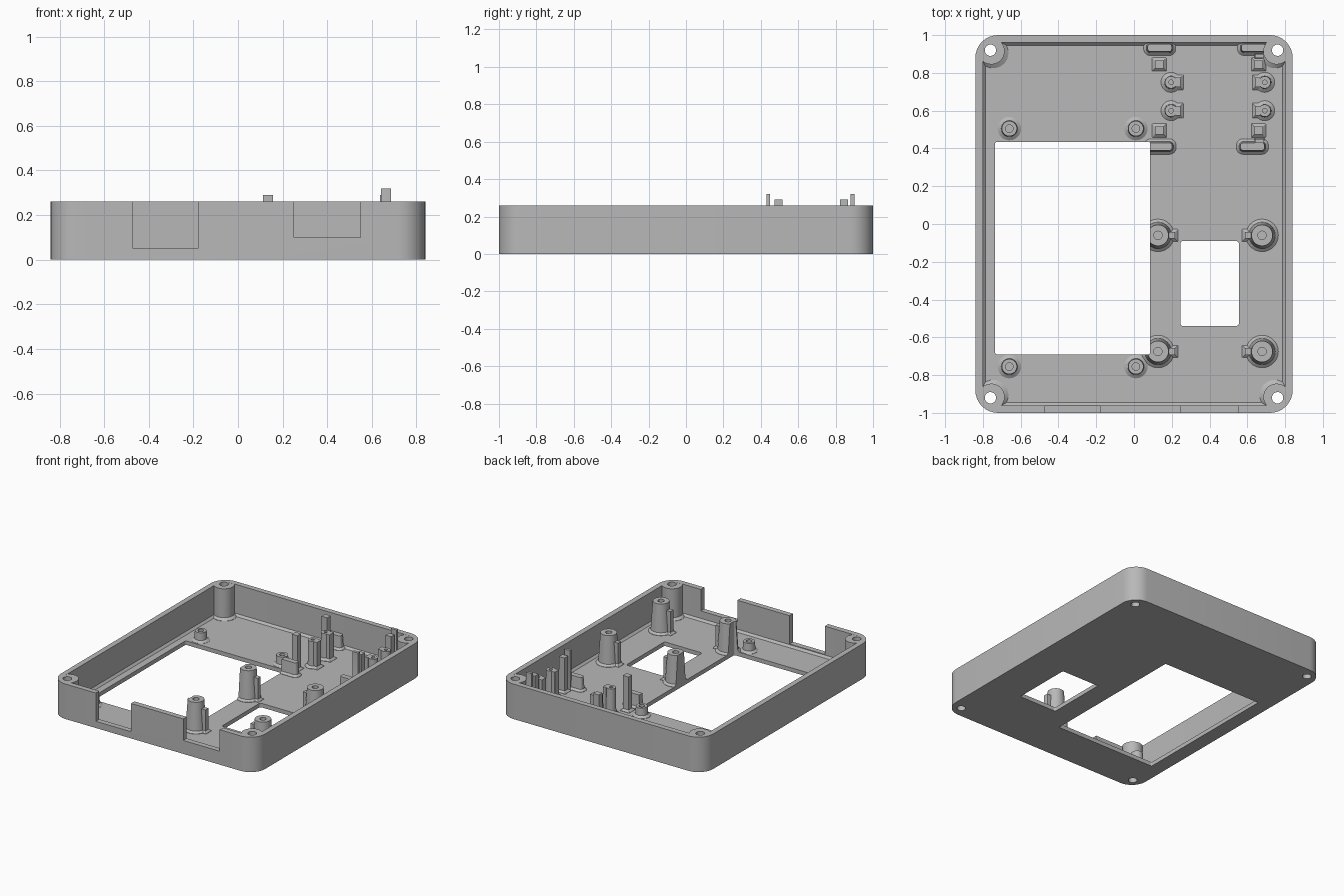
import bpy, bmesh, math

cube = bpy.data.objects.get("Cube")
if cube:
    bpy.data.objects.remove(cube, do_unlink=True)

grey = bpy.data.materials.new("plain grey")
grey.use_nodes = True
colour = (0.48, 0.48, 0.48, 1)
grey.diffuse_color = colour
grey.node_tree.nodes["Principled BSDF"].inputs["Base Color"].default_value = colour

FLOOR, RIM, FILLET = 0.03, 0.26, 0.015


def ring(cx, cy, w, d, r, z, seg=8):
    """Rounded rectangle outline; a circle when r is half of both sides."""
    pts = []
    for k, (sx, sy) in enumerate(((1, 1), (-1, 1), (-1, -1), (1, -1))):
        for i in range(seg + 1):
            a = math.pi / 2 * (k + i / seg)
            pts.append((cx + sx * (w / 2 - r) + r * math.cos(a),
                        cy + sy * (d / 2 - r) + r * math.sin(a), z))
    return pts


def circle(cx, cy, r, z):
    return ring(cx, cy, 2 * r, 2 * r, r, z)


def loft(name, rings):
    """Skin a stack of outlines and cap both ends."""
    bm = bmesh.new()
    loops = [[bm.verts.new(p) for p in pts] for pts in rings]
    n = len(loops[0])
    for a, b in zip(loops, loops[1:]):
        for i in range(n):
            j = (i + 1) % n
            bm.faces.new((a[i], a[j], b[j], b[i]))
    bm.faces.new(loops[0][::-1])
    bm.faces.new(loops[-1])
    bmesh.ops.remove_doubles(bm, verts=bm.verts, dist=0.0001)
    bmesh.ops.recalc_face_normals(bm, faces=bm.faces)
    mesh = bpy.data.meshes.new(name)
    bm.to_mesh(mesh)
    bm.free()
    mesh.materials.append(grey)
    obj = bpy.data.objects.new(name, mesh)
    bpy.context.collection.objects.link(obj)
    return obj


def cut(obj, cutter):
    bpy.context.view_layer.objects.active = obj
    mod = obj.modifiers.new("cut", "BOOLEAN")
    mod.operation, mod.solver, mod.object = "DIFFERENCE", "EXACT", cutter
    bpy.ops.object.modifier_apply(modifier=mod.name)


def box_cutter(x0, x1, y0, y1, z0, z1, r=0.001):
    args = ((x0 + x1) / 2, (y0 + y1) / 2, x1 - x0, y1 - y0, r)
    obj = loft("cutter", [ring(*args, z0), ring(*args, z1)])
    obj.hide_render = True
    cutters.append(obj)
    return obj


def block(name, cx, cy, w, d, top, r=0.001, flare=FILLET, draft=0.0):
    """Upright block with a small flared foot."""
    f, t = 2 * flare, 2 * draft
    parts.append(loft(name, [
        ring(cx, cy, w + f, d + f, r + flare * (r > 0.01), FLOOR - 0.01),
        ring(cx, cy, w + f, d + f, r + flare * (r > 0.01), FLOOR + 0.002),
        ring(cx, cy, w, d, r, FLOOR + FILLET),
        ring(cx, cy, w - t, d - t, max(r - draft, 0.001), top)]))
    return parts[-1]


def boss(name, cx, cy, foot, r_low, r_top, hole, top):
    """Round screw boss with a flared foot and a blind hole."""
    parts.append(loft(name, [
        circle(cx, cy, foot, FLOOR - 0.01), circle(cx, cy, foot, FLOOR + 0.002),
        circle(cx, cy, r_low, FLOOR + FILLET), circle(cx, cy, r_top, top),
        circle(cx, cy, hole, top), circle(cx, cy, hole, FLOOR + 0.01)]))
    return parts[-1]


parts, cutters = [], []

# Open tray with a filleted inner floor
W, D, T = 1.68, 2.0, 0.04
case = loft("case", [
    ring(0, 0, W, D, 0.12, 0), ring(0, 0, W, D, 0.12, RIM),
    ring(0, 0, W - 2 * T, D - 2 * T, 0.08, RIM),
    ring(0, 0, W - 2 * T, D - 2 * T, 0.08, FLOOR + FILLET),
    ring(0, 0, W - 0.11, D - 0.11, 0.065, FLOOR)])
parts.append(case)

# Floor windows and front wall notches
window = box_cutter(-0.735, 0.085, -0.69, 0.435, -0.1, 0.5, 0.01)
cut(case, window)
cut(case, box_cutter(0.245, 0.555, -0.54, -0.09, -0.1, 0.5, 0.015))
cut(case, box_cutter(-0.47, -0.18, -1.1, -0.92, 0.05, 0.5))
cut(case, box_cutter(0.25, 0.55, -1.1, -0.92, 0.10, 0.5))

# Corner screw columns with through holes
for sx in (-1, 1):
    for sy in (-1, 1):
        column = loft("corner_column", [
            circle(sx * 0.745, sy * 0.905, 0.08, FLOOR - 0.01),
            circle(sx * 0.745, sy * 0.905, 0.08, FLOOR + 0.002),
            circle(sx * 0.755, sy * 0.915, 0.07, FLOOR + FILLET),
            circle(sx * 0.755, sy * 0.915, 0.07, RIM - 0.0005)])
        parts.append(column)
        hole = box_cutter(sx * 0.76 - 0.03, sx * 0.76 + 0.03,
                          sy * 0.92 - 0.03, sy * 0.92 + 0.03, -0.1, 0.5, 0.03)
        cut(case, hole)
        cut(column, hole)

# Low bosses around the large window
for x in (-0.66, 0.01):
    for y in (-0.755, 0.505):
        boss("low_boss", x, y, 0.062, 0.043, 0.04, 0.02, 0.10)

# Tall standoffs, each with a rib on the side facing the small window
for x, side in ((0.127, 1), (0.678, -1)):
    for y in (-0.06, -0.675):
        post = boss("tall_standoff", x, y, 0.086, 0.07, 0.056, 0.022, 0.252)
        rib = block("standoff_rib", x + side * 0.065, y, 0.05, 0.035, 0.20)
        if side > 0:
            cut(post, window)

# Rear right mounting group: pins, posts, guide tabs and pads
for x, side in ((0.196, 1), (0.692, -1)):
    for y in (0.60, 0.75):
        boss("pin_post", x, y, 0.053, 0.035, 0.032, 0.012, 0.225)
        block("pin_rib", x + side * 0.037, y, 0.026, 0.05, 0.225)
for x in (0.134, 0.66):
    for y in (0.495, 0.845):
        block("square_post", x, y, 0.046, 0.042, 0.29)
for y in (0.44, 0.89):
    block("guide_tab", 0.664, y, 0.046, 0.02, 0.32, flare=0.004)
for x, y in ((0.138, 0.41), (0.627, 0.41), (0.136, 0.933), (0.633, 0.933)):
    pad = block("rounded_pad", x, y, 0.14, 0.052, 0.13, r=0.02, draft=0.006)
    if x < 0.3 and y < 0.5:
        cut(pad, window)

# Clean up the cutters and smooth the curved faces
for obj in cutters:
    bpy.data.objects.remove(obj, do_unlink=True)
bpy.ops.object.select_all(action="DESELECT")
for obj in parts:
    obj.select_set(True)
bpy.context.view_layer.objects.active = case
bpy.ops.object.shade_smooth_by_angle(angle=math.radians(30))
